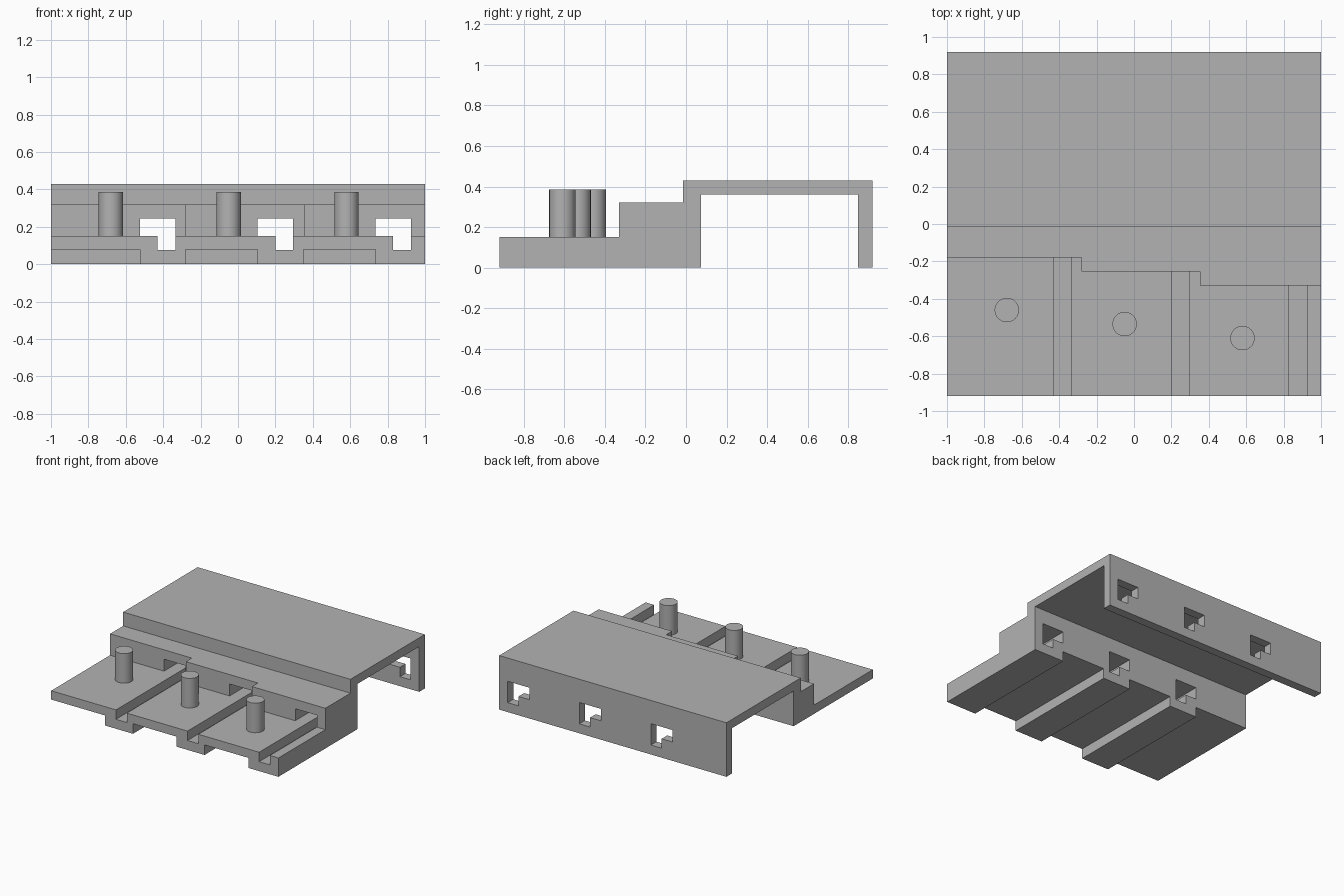
import bpy
import bmesh
from mathutils import Vector

cube = bpy.data.objects.get("Cube")
if cube:
    bpy.data.objects.remove(cube, do_unlink=True)

grey = bpy.data.materials.new("plain grey")
grey.use_nodes = True
grey.diffuse_color = (0.45, 0.45, 0.45, 1)
grey.node_tree.nodes["Principled BSDF"].inputs["Base Color"].default_value = grey.diffuse_color

PITCH = 0.63
DECK, STEP, TOP = 0.15, 0.32, 0.43
FRONT, BACK = -0.92, 0.92


def prism(name, points, sweep):
    """Extrude a closed outline along the sweep vector."""
    bm = bmesh.new()
    face = bm.faces.new([bm.verts.new(p) for p in points])
    out = bmesh.ops.extrude_face_region(bm, geom=[face])
    moved = [v for v in out["geom"] if isinstance(v, bmesh.types.BMVert)]
    bmesh.ops.translate(bm, verts=moved, vec=Vector(sweep))
    bmesh.ops.recalc_face_normals(bm, faces=bm.faces)
    mesh = bpy.data.meshes.new(name)
    bm.to_mesh(mesh)
    bm.free()
    mesh.materials.append(grey)
    obj = bpy.data.objects.new(name, mesh)
    bpy.context.collection.objects.link(obj)
    return obj


def cut(target, cutter):
    """Subtract the cutter for good, then drop it."""
    cutter.hide_render = True
    mod = target.modifiers.new("cut", 'BOOLEAN')
    mod.operation, mod.solver, mod.object = 'DIFFERENCE', 'EXACT', cutter
    bpy.context.view_layer.objects.active = target
    bpy.ops.object.modifier_apply(modifier=mod.name)
    bpy.data.objects.remove(cutter, do_unlink=True)


# Body: side profile with block, roof and back wall
profile = [(FRONT, 0), (0.075, 0), (0.075, 0.36), (0.85, 0.36), (0.85, 0),
           (BACK, 0), (BACK, TOP), (-0.015, TOP), (-0.015, STEP), (FRONT, STEP)]
body = prism("body", [(-1, y, z) for y, z in profile], (2, 0, 0))

# Clear the front deck back to the staggered step
plan = [(-1.1, -1), (1.1, -1), (1.1, -0.33), (0.353, -0.33), (0.353, -0.255),
        (-0.28, -0.255), (-0.28, -0.18), (-1.1, -0.18)]
cut(body, prism("deck_cutter", [(x, y, DECK) for x, y in plan], (0, 0, 0.5)))

for i in range(3):
    dx = i * PITCH
    # L-shaped keyway through block and back wall
    key = [(-0.525, DECK), (-0.43, DECK), (-0.43, 0.075), (-0.335, 0.075),
           (-0.335, 0.245), (-0.525, 0.245)]
    cut(body, prism("keyway_cutter", [(x + dx, -1, z) for x, z in key], (0, 2, 0)))

    # Recess between the bottom ribs, stopping short of the back wall
    left = -1.1 if i == 0 else -0.91 + dx
    right = -0.525 + dx
    recess = [(left, -0.1), (right, -0.1), (right, 0.08), (left, 0.08)]
    cut(body, prism("recess_cutter", [(x, -1, z) for x, z in recess], (0, 1.4, 0)))

    # Upright peg on the deck
    bottom, peak = DECK - 0.01, 0.385
    bpy.ops.mesh.primitive_cylinder_add(
        vertices=48, radius=0.065, depth=peak - bottom,
        location=(-0.68 + dx, -0.46 - 0.075 * i, (bottom + peak) / 2))
    peg = bpy.context.object
    peg.name = f"peg_{i + 1}"
    peg.data.materials.append(grey)
    bpy.ops.object.shade_smooth_by_angle()
